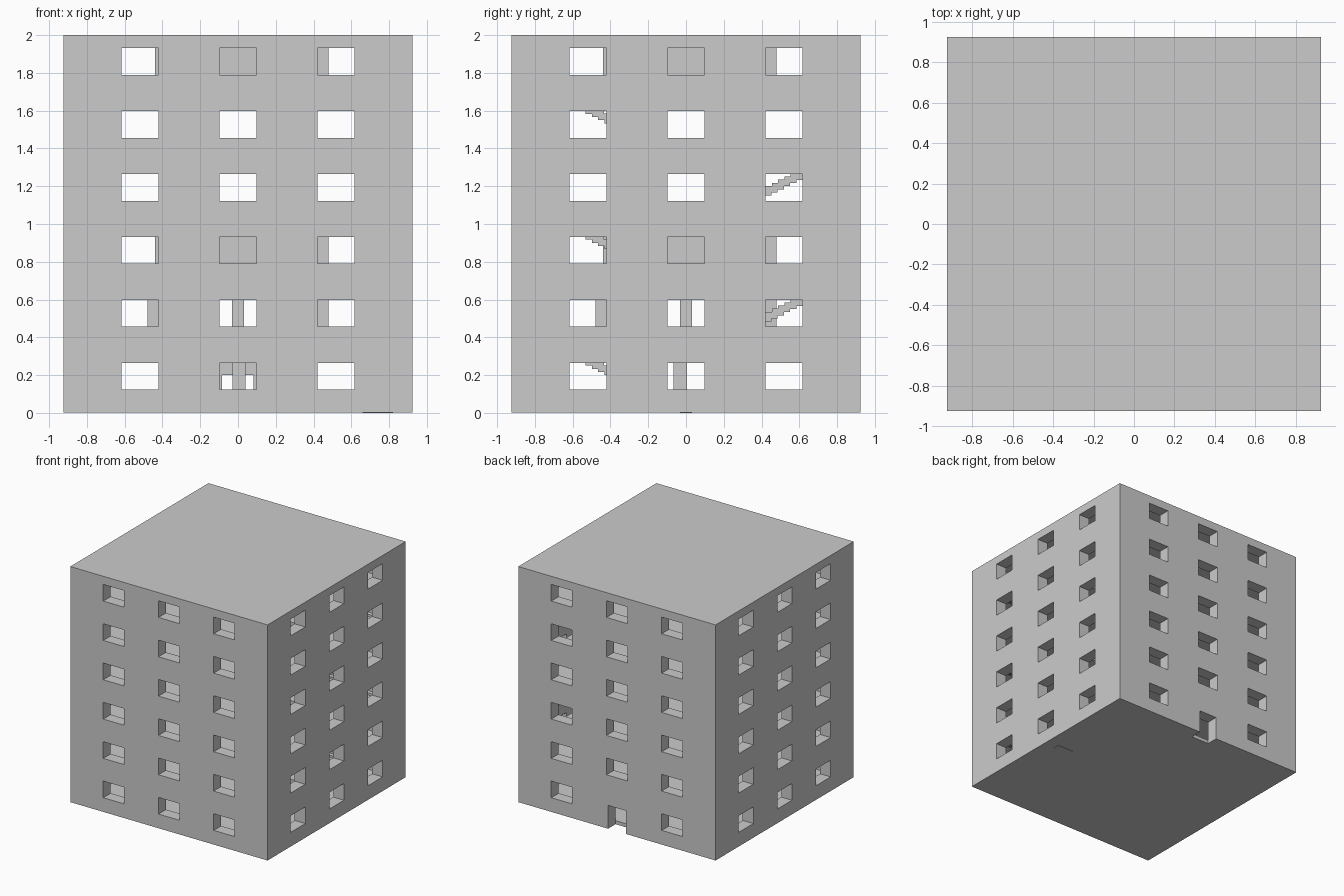
import bpy, bmesh
from mathutils import Matrix, Vector

if "Cube" in bpy.data.objects:
    bpy.data.objects.remove(bpy.data.objects["Cube"])

H = 2 / 6          # storey height
R = 0.925          # half footprint
WALL = 0.10
SLAB = 0.033
I = R - WALL       # inner half width


def boxes(name, spans):
    """One object made of axis-aligned boxes given as (x0, x1, y0, y1, z0, z1)."""
    bm = bmesh.new()
    for x0, x1, y0, y1, z0, z1 in spans:
        m = Matrix.Translation(((x0 + x1) / 2, (y0 + y1) / 2, (z0 + z1) / 2))
        m = m @ Matrix.Diagonal((x1 - x0, y1 - y0, z1 - z0, 1))
        bmesh.ops.create_cube(bm, size=1, matrix=m)
    me = bpy.data.meshes.new(name)
    bm.to_mesh(me)
    bm.free()
    ob = bpy.data.objects.new(name, me)
    bpy.context.collection.objects.link(ob)
    return ob


def cut(target, name, spans):
    cutter = boxes(name, spans)
    cutter.hide_render = True
    bpy.context.view_layer.objects.active = target
    mod = target.modifiers.new(name, 'BOOLEAN')
    mod.operation, mod.solver, mod.object = 'DIFFERENCE', 'EXACT', cutter
    bpy.ops.object.modifier_apply(modifier=name)
    bpy.data.objects.remove(cutter)


# Outer shell with six hollow storeys, leaving floor slabs and roof
shell = boxes("building_shell", [(-R, R, -R, R, 0.003, 2)])
cut(shell, "room_cutter",
    [(-I, I, -I, I, f * H + SLAB, (f + 1) * H - (SLAB if f == 5 else 0)) for f in range(6)])

# Windows on all four sides, door in the middle of the back
openings = []
for f in range(6):
    z0, z1 = f * H + 0.123, f * H + 0.264
    for c in (-0.518, 0, 0.518):
        a, b = c - 0.098, c + 0.098
        for s in (-1, 1):
            lo, hi = sorted((s * (I - 0.02), s * (R + 0.05)))
            openings.append((lo, hi, a, b, z0, z1))
            if not (f == 0 and c == 0 and s == 1):
                openings.append((a, b, lo, hi, z0, z1))
openings.append((-0.085, 0.083, I, R + 0.05, -0.05, 0.2))
cut(shell, "opening_cutter", openings)

# Stairwell openings in the slabs
wells = []
for f in range(1, 6):
    y0, y1 = (-0.66, -0.25) if f % 2 else (0.38, 0.79)
    wells.append((0.66, 0.82, y0, y1, f * H - 0.01, f * H + SLAB + 0.01))
cut(shell, "stairwell_cutter", wells)

# Stair flights, alternating direction each storey
for f in range(5):
    d, start = (-1, 0) if f % 2 == 0 else (1, 0.12)
    steps = []
    for i in range(20):
        y = start + d * i * 0.0333
        z = f * H + i * H / 20
        steps.append((0.66, 0.82, y - 0.032, y + 0.032, z, z + 0.035))
    boxes(f"stair_flight_{f + 1}", steps)

# Columns on the lower two storeys
boxes("ground_column", [(-0.03, 0.04, -0.065, 0.005, SLAB, H)])
boxes("second_storey_columns",
      [(x - 0.033, x + 0.033, y - 0.033, y + 0.033, H + SLAB, 2 * H)
       for x, y in ((0, 0), (-0.447, -0.447), (-0.447, 0.447), (0.447, -0.447), (0.447, 0.447))])

# Inner room partitions on the third and sixth storeys
for f in (2, 5):
    z0, z1 = f * H + SLAB, (f + 1) * H - (SLAB if f == 5 else 0)
    boxes(f"inner_partition_{f + 1}", [
        (-0.44, 0.44, -0.44, -0.40, z0, z1),
        (-0.44, 0.48, 0.44, 0.48, z0, z1),
        (-0.44, -0.40, -0.40, 0.44, z0, z1),
        (0.44, 0.48, -0.44, 0.44, z0, z1)])
